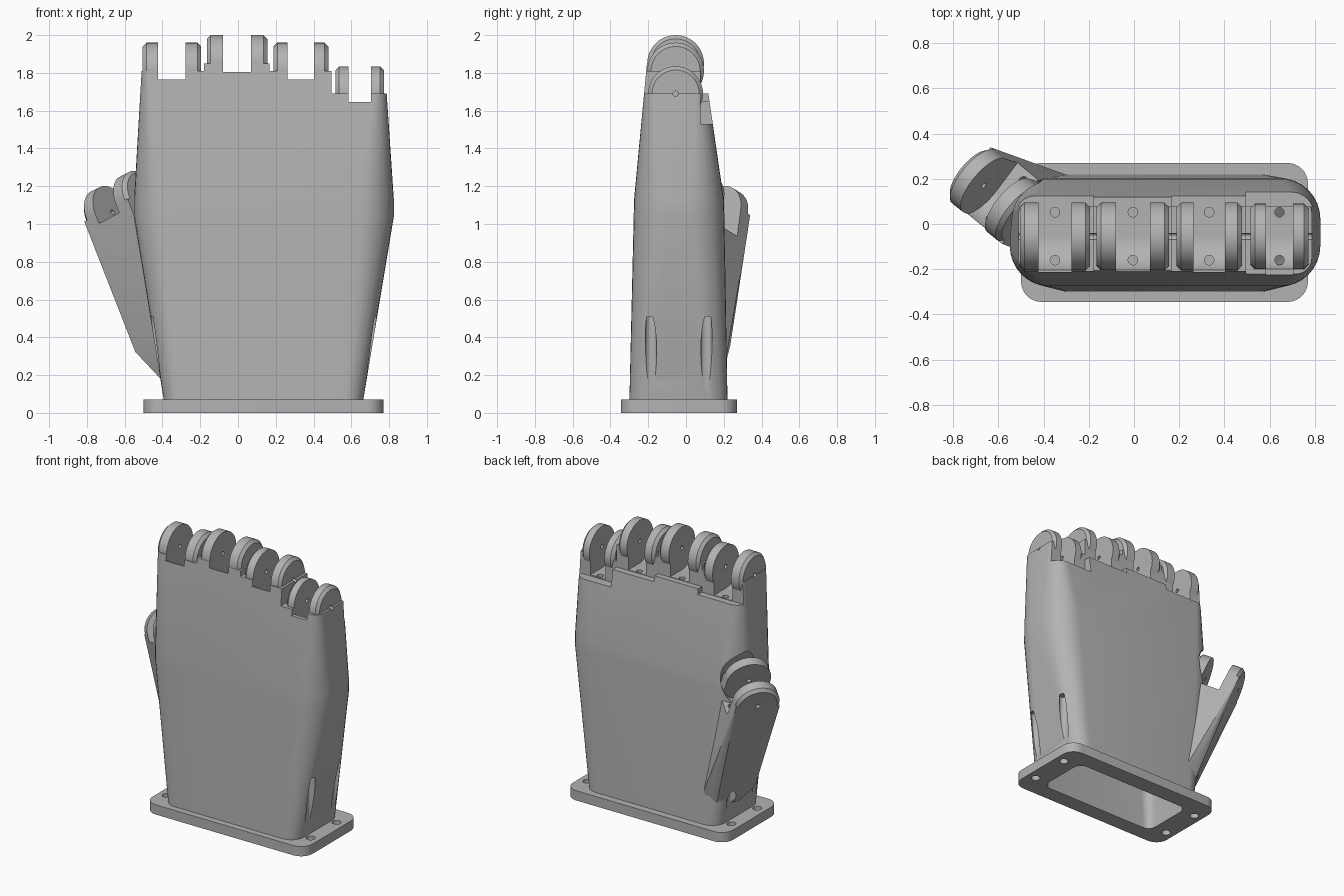
import bpy, bmesh
from math import sin, cos, pi, radians
from mathutils import Matrix, Vector

cube = bpy.data.objects.get("Cube")
if cube:
    bpy.data.objects.remove(cube)

grey = bpy.data.materials.new("plain grey")
grey.use_nodes = True
grey.diffuse_color = (0.45, 0.45, 0.45, 1)
grey.node_tree.nodes["Principled BSDF"].inputs["Base Color"].default_value = (0.45, 0.45, 0.45, 1)


def finish(name, bm):
    bmesh.ops.recalc_face_normals(bm, faces=bm.faces)
    mesh = bpy.data.meshes.new(name)
    bm.to_mesh(mesh)
    bm.free()
    mesh.materials.append(grey)
    obj = bpy.data.objects.new(name, mesh)
    bpy.context.collection.objects.link(obj)
    return obj


def loft(name, rings, frame=Matrix()):
    """Skin a stack of closed rings and cap both ends."""
    bm = bmesh.new()
    rows = [[bm.verts.new(frame @ Vector(p)) for p in ring] for ring in rings]
    n = len(rows[0])
    for a, b in zip(rows, rows[1:]):
        for i in range(n):
            j = (i + 1) % n
            bm.faces.new((a[i], a[j], b[j], b[i]))
    bm.faces.new(rows[0])
    bm.faces.new(rows[-1])
    return finish(name, bm)


def rounded(z, x0, x1, y0, y1, r, steps=8):
    """Rounded rectangle at height z."""
    corners = [(x1 - r, y1 - r), (x0 + r, y1 - r), (x0 + r, y0 + r), (x1 - r, y0 + r)]
    return [(cx + r * cos(a), cy + r * sin(a), z)
            for k, (cx, cy) in enumerate(corners)
            for a in [(k + s / steps) * pi / 2 for s in range(steps + 1)]]


def disc(x, r, n=48):
    """Circle facing along x."""
    return [(x, r * cos(2 * pi * i / n), r * sin(2 * pi * i / n)) for i in range(n)]


def rod(x, y, z0, z1, r, frame=Matrix()):
    ring = [(x + p[1], y + p[2]) for p in disc(0, r, 24)]
    return loft("cutter", [[(*p, z) for p in ring] for z in (z0, z1)], frame)


def prism(profile, x0, x1, frame=Matrix()):
    return loft("cutter", [[(x, y, z) for y, z in profile] for x in (x0, x1)], frame)


def cut(obj, cutters):
    bpy.context.view_layer.objects.active = obj
    for c in cutters:
        mod = obj.modifiers.new("cut", 'BOOLEAN')
        mod.operation, mod.solver, mod.object = 'DIFFERENCE', 'EXACT', c
        bpy.ops.object.modifier_apply(modifier=mod.name)


cutters, parts = [], []


def knuckle(name, frame, outer, inner, r):
    """Two round lugs with a pin hole; returns cutters for the slot between them."""
    pin = loft("cutter", [disc(-0.4 if outer > 1 else -outer - 0.03, 0.014, 16),
                          disc(outer + 0.03, 0.014, 16)], frame)
    for side, label in ((-1, "right"), (1, "left")):
        lug = loft(f"{name}_{label}_lug", [disc(side * inner, r), disc(side * (outer - 0.02), r),
                                           disc(side * outer, r - 0.02)], frame)
        cut(lug, [pin])
        parts.append(lug)
    # slot with a hollow round floor, open towards the back
    c = r + 0.006
    arc = [(c * cos(radians(a)), c * sin(radians(a))) for a in range(197, 271, 8)]
    slot = prism([(-0.4, 0.4), (-0.4, arc[0][1])] + arc + [(0, -c), (0.4, -c), (0.4, 0.4)],
                 -inner, inner, frame)
    holes = [rod(0, y, -0.4, 0.1, 0.021, frame) for y in (-0.105, 0.107)]
    made = [slot, pin] + holes
    cutters.extend(made)
    return made


# palm shell
palm = loft("palm", [rounded(0.05, -0.39, 0.66, -0.30, 0.22, 0.10),
                     rounded(1.04, -0.55, 0.825, -0.277, 0.203, 0.18),
                     rounded(1.13, -0.55, 0.825, -0.275, 0.20, 0.18),
                     rounded(1.90, -0.505, 0.773, -0.202, 0.088, 0.03)])
plate = loft("base_plate", [rounded(z, -0.50, 0.77, -0.345, 0.27, 0.09) for z in (0, 0.07)])

cavity = loft("cutter", [rounded(-0.05, -0.33, 0.60, -0.23, 0.15, 0.06),
                         rounded(0.08, -0.33, 0.60, -0.23, 0.15, 0.06),
                         rounded(1.05, -0.27, 0.72, -0.21, 0.13, 0.08),
                         rounded(1.35, -0.27, 0.70, -0.17, 0.08, 0.06)])
screws = [rod(x, y, -0.1, 0.51, 0.03) for x in (-0.435, 0.705) for y in (-0.185, 0.108)]
cutters += [cavity] + screws

# finger knuckles: name, centre, outer and inner half width, pin height, radius
fingers = [("index", -0.35, 0.155, 0.073, 1.81, 0.15),
           ("middle", -0.005, 0.16, 0.075, 1.85, 0.15),
           ("ring", 0.333, 0.145, 0.07, 1.81, 0.15),
           ("little", 0.644, 0.128, 0.06, 1.69, 0.145)]
bounds = [-1, -0.18, 0.167, 0.495, 1]
palm_cuts = []
for k, (name, x, outer, inner, z, r) in enumerate(fingers):
    # trim the top at pin height and recess the back below it
    top = prism([(-0.5, z), (0.078, z), (0.078, z - 0.16), (0.5, z - 0.16), (0.5, 2.4), (-0.5, 2.4)],
                bounds[k], bounds[k + 1])
    cutters.append(top)
    frame = Matrix.Translation((x, -0.055, z))
    palm_cuts += [top] + knuckle(name + "_finger", frame, outer, inner, r)

# thumb frame: pin axis, width and length directions
length = Vector((-0.36, 0.14, 0.92)).normalized()
axis = Vector((0.72, -0.59, 0.37))
axis = (axis - length * axis.dot(length)).normalized()
width = length.cross(axis)
thumb = Matrix((axis, width, length)).transposed().to_4x4()
thumb.translation = (-0.61, 0.126, 1.09)

clearance = loft("cutter", [disc(-0.3, 0.18), disc(0.18, 0.18)], thumb)
cutters.append(clearance)
cut(palm, palm_cuts + [clearance, cavity] + screws)
cut(plate, [cavity] + screws)

# thumb mount, faired into the palm at its foot
bm = bmesh.new()
for p in [(x, y, z) for x in (-0.16, 0.16) for y in (-0.15, 0.15) for z in (0, -0.75)]:
    bm.verts.new(thumb @ Vector(p))
for p in [(-0.40, 0.0, 0.17), (-0.36, 0.18, 0.18), (-0.25, 0.20, 0.22)]:
    bm.verts.new(p)
hull = bmesh.ops.convex_hull(bm, input=bm.verts)
bmesh.ops.delete(bm, geom=[v for v in hull["geom_interior"] if isinstance(v, bmesh.types.BMVert)],
                 context='VERTS')
mount = finish("thumb_mount", bm)
cut(mount, knuckle("thumb", thumb, 0.16, 0.075, 0.15) + [cavity] + screws)

for c in cutters:
    bpy.data.objects.remove(c)

for obj in [palm, plate, mount] + parts:
    bpy.ops.object.select_all(action='DESELECT')
    obj.select_set(True)
    bpy.context.view_layer.objects.active = obj
    bpy.ops.object.shade_smooth_by_angle(angle=radians(25))
